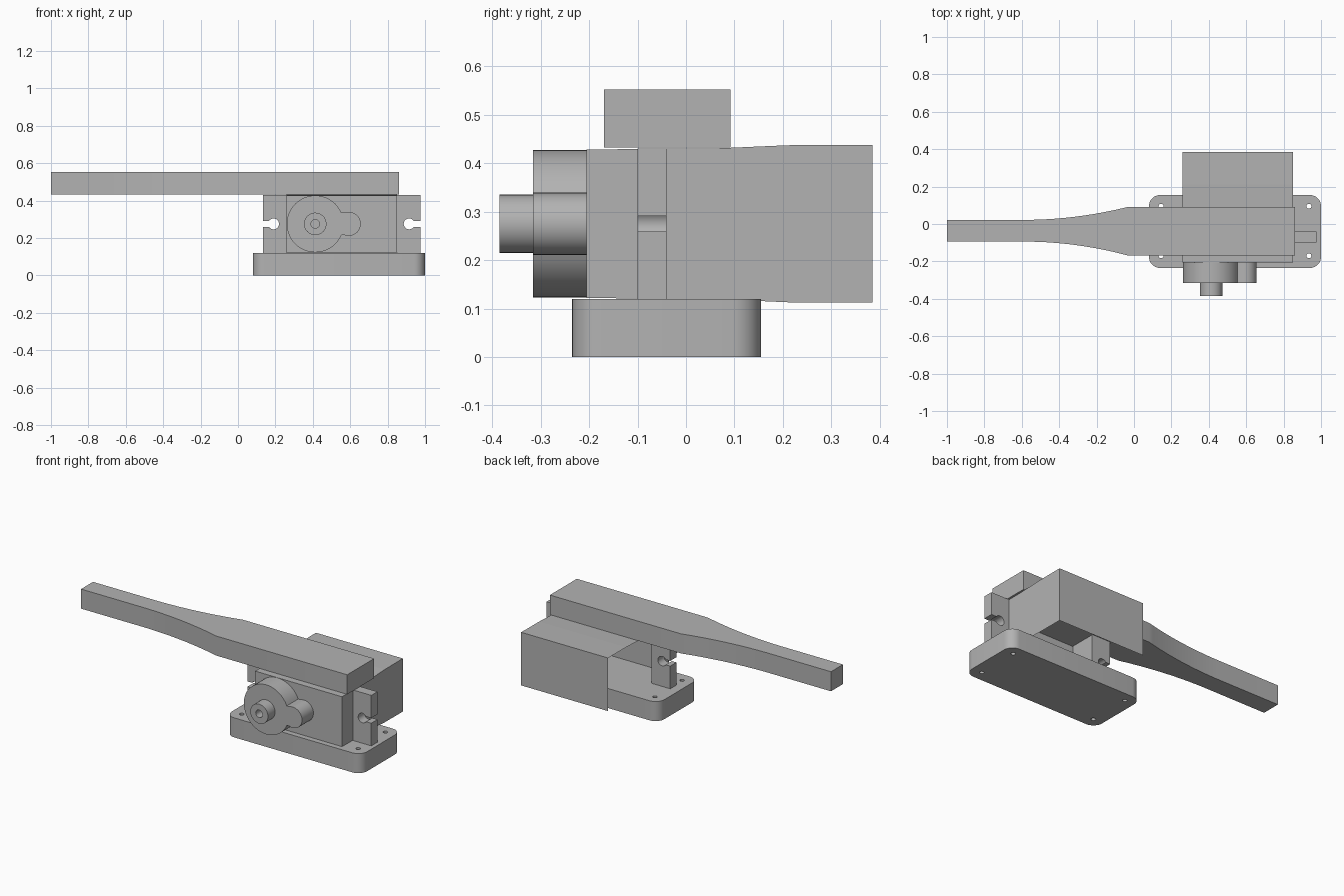
import bpy, bmesh, math
from mathutils import Matrix, Vector

cube = bpy.data.objects.get("Cube")
if cube:
    bpy.data.objects.remove(cube, do_unlink=True)

grey = bpy.data.materials.new("plain grey")
grey.use_nodes = True
COLOR = (0.45, 0.45, 0.45, 1)
grey.diffuse_color = COLOR
grey.node_tree.nodes["Principled BSDF"].inputs["Base Color"].default_value = COLOR


def finish(name, bm):
    bmesh.ops.recalc_face_normals(bm, faces=bm.faces)
    me = bpy.data.meshes.new(name)
    bm.to_mesh(me)
    bm.free()
    ob = bpy.data.objects.new(name, me)
    bpy.context.collection.objects.link(ob)
    me.materials.append(grey)
    return ob


def box(name, x, y, z):
    bm = bmesh.new()
    bmesh.ops.create_cube(bm, size=1)
    for v in bm.verts:
        v.co = [a + (b - a) * (c + 0.5) for (a, b), c in zip((x, y, z), v.co)]
    return finish(name, bm)


def cylinder(name, start, end, r):
    """Cylinder of radius r between two points."""
    a, b = Vector(start), Vector(end)
    turn = (b - a).to_track_quat('Z', 'Y').to_matrix().to_4x4()
    bm = bmesh.new()
    bmesh.ops.create_cone(bm, cap_ends=True, segments=48, radius1=r, radius2=r,
                          depth=(b - a).length,
                          matrix=Matrix.Translation((a + b) / 2) @ turn)
    return finish(name, bm)


def prism(name, outline, z0, z1):
    """Flat outline in x, y raised from z0 to z1."""
    bm = bmesh.new()
    face = bm.faces.new([bm.verts.new((x, y, z0)) for x, y in outline])
    up = bmesh.ops.extrude_face_region(bm, geom=[face])["geom"]
    for v in up:
        if isinstance(v, bmesh.types.BMVert):
            v.co.z = z1
    return finish(name, bm)


def combine(ob, others, operation):
    for other in others:
        mod = ob.modifiers.new("cut", 'BOOLEAN')
        mod.operation = operation
        mod.solver = 'EXACT'
        mod.object = other
        bpy.context.view_layer.objects.active = ob
        bpy.ops.object.modifier_apply(modifier=mod.name)
        bpy.data.objects.remove(other, do_unlink=True)


def smooth(ob):
    bpy.ops.object.select_all(action='DESELECT')
    ob.select_set(True)
    bpy.context.view_layer.objects.active = ob
    bpy.ops.object.shade_smooth_by_angle(angle=math.radians(30))


# Base plate with rounded corners and four screw holes
R = 0.06
corners = [(1 - R, 0.155 - R, 0), (0.08 + R, 0.155 - R, 90),
           (0.08 + R, R - 0.235, 180), (1 - R, R - 0.235, 270)]
outline = []
for cx, cy, start in corners:
    for i in range(9):
        t = math.radians(start + i * 90 / 8)
        outline.append((cx + R * math.cos(t), cy + R * math.sin(t)))
base = prism("base_plate", outline, 0, 0.12)
combine(base, [cylinder("hole", (x, y, -0.1), (x, y, 0.3), 0.013)
               for x in (0.145, 0.935) for y in (-0.17, 0.095)], 'DIFFERENCE')
smooth(base)

# Motor housing: a thin shell flaring to the rear, open below and on one side
bm = bmesh.new()
rings = []
for y, low, high in ((-0.205, 0.122, 0.428), (-0.04, 0.12, 0.43), (0.05, 0.12, 0.43),
                     (0.21, 0.113, 0.437), (0.385, 0.112, 0.438)):
    rings.append([bm.verts.new((x, y, z)) for x, z in
                  ((0.26, low), (0.26, high), (0.85, high), (0.85, low))])
for a, b in zip(rings, rings[1:]):
    for i in (1, 2):
        bm.faces.new((a[i], a[i + 1], b[i + 1], b[i]))
bm.faces.new(rings[0])
bm.faces.new(rings[-1])
finish("motor_housing", bm)

# Side of the housing in front of the mounting ear
box("housing_front_side", (0.26, 0.262), (-0.204, -0.04), (0.122, 0.428))

# Mounting ears with keyhole slots
Z = 0.275
for name, inner, outer, hole in (("right_ear", 0.26, 0.135, 0.19),
                                 ("left_ear", 0.85, 0.975, 0.915)):
    ear = box(name, sorted((inner, outer)), (-0.1, -0.04), (0.12, 0.43))
    past = outer + (outer - hole)
    combine(ear, [cylinder("hole", (hole, -0.2, Z), (hole, 0.1, Z), 0.029),
                  box("slot", sorted((hole, past)), (-0.2, 0.1), (Z - 0.016, Z + 0.016))],
            'DIFFERENCE')
    smooth(ear)

# Gear cover: a large round boss with a small lobe
HX = 0.413
cover = cylinder("gear_cover", (HX, -0.205, Z), (HX, -0.316, Z), 0.152)
combine(cover, [box("neck", (HX, 0.59), (-0.316, -0.205), (Z - 0.06, Z + 0.06)),
                cylinder("lobe", (0.592, -0.205, Z), (0.592, -0.316, Z), 0.064)], 'UNION')
smooth(cover)

# Output shaft with its screw hole
shaft = cylinder("output_shaft", (HX, -0.31, Z), (HX, -0.385, Z), 0.06)
combine(shaft, [cylinder("hole", (HX, -0.32, Z), (HX, -0.5, Z), 0.023)], 'DIFFERENCE')
smooth(shaft)

# Long arm: wide over the housing, curving down to a narrow handle
N = 16
back, front = [], []
for i in range(N + 1):
    t = i / N
    x = -0.03 - 0.56 * t
    ease = (1 - t) ** 2
    back.append((x, 0.022 + 0.07 * ease))
    front.append((x, -0.094 - 0.075 * ease))
arm = prism("long_arm", [(0.86, 0.092)] + back + [(-1, 0.022), (-1, -0.094)]
            + front[::-1] + [(0.86, -0.169)], 0.432, 0.552)
smooth(arm)
